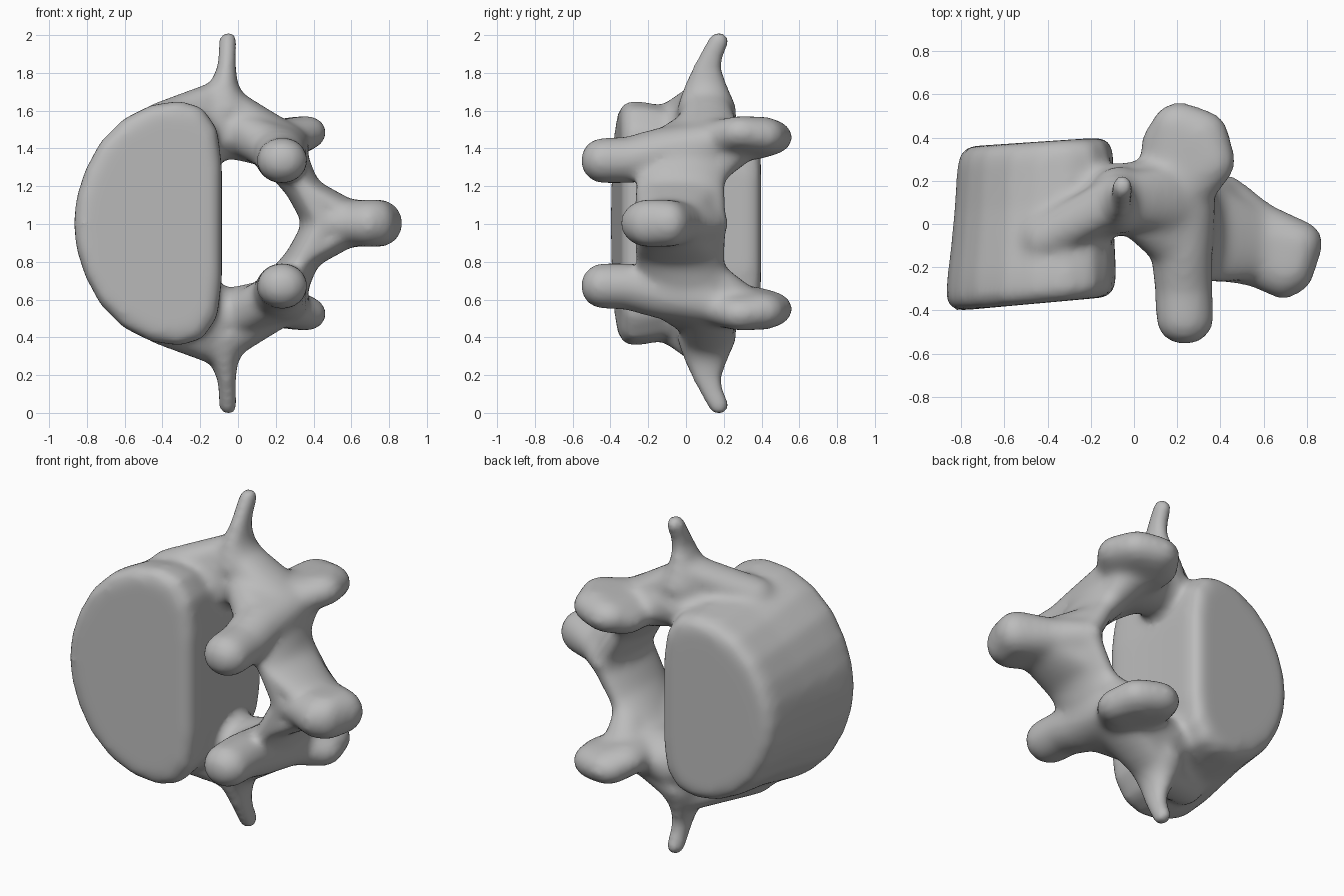
import bpy, bmesh
from mathutils import Matrix

if "Cube" in bpy.data.objects:
    bpy.data.objects.remove(bpy.data.objects["Cube"])

bone = bpy.data.materials.new("bone_grey")
bone.use_nodes = True
GREY = (0.5, 0.5, 0.5, 1)
bone.diffuse_color = GREY
bone.node_tree.nodes["Principled BSDF"].inputs["Base Color"].default_value = GREY

bm = bmesh.new()


def hull(blobs):
    """Wrap ellipsoids (x, y, z, rx, ry, rz) in one convex skin."""
    part = bmesh.new()
    for x, y, z, rx, ry, rz in blobs:
        bmesh.ops.create_icosphere(
            part, subdivisions=3, radius=1,
            matrix=Matrix.Translation((x, y, z)) @ Matrix.Diagonal((rx, ry, rz, 1)))
    points = [v.co.copy() for v in part.verts]
    part.free()
    verts = [bm.verts.new(p) for p in points]
    bmesh.ops.convex_hull(bm, input=verts)
    loose = [v for v in verts if v.is_valid and not v.link_faces]
    bmesh.ops.delete(bm, geom=loose, context="VERTS")


def flip(b):
    return (b[0], b[1], 2 - b[2], *b[3:])


def chain(blobs):
    for a, b in zip(blobs, blobs[1:]):
        hull([a, b])


def paired(build, blobs):
    build(blobs)
    build([flip(b) for b in blobs])


def vertebral_body():
    """D-shaped drum, narrowing in z towards the back."""
    half = [(-.875, 1), (-.86, 1.14), (-.815, 1.28), (-.735, 1.43), (-.61, 1.555),
            (-.46, 1.63), (-.31, 1.65), (-.19, 1.615), (-.11, 1.5), (-.085, 1.3), (-.085, 1)]
    outline = half + [(x, 2 - z) for x, z in half[-2:0:-1]]
    # depth fraction, x scale, z scale
    layers = [(0, .86, .89), (.02, .94, .955), (.07, 1, 1), (.2, 1, .99), (.4, .98, .94),
              (.6, .97, .885), (.8, .97, .86), (.9, .97, .85), (.97, .93, .82), (1, .84, .75)]
    rings = []
    for f, sx, sz in layers:
        ring = []
        for x, z in outline:
            t = (x + .86) / .77
            px = -.47 + (x + .47) * sx + .05 * f * (1 - t)
            front, back = -.4 + .06 * t, .36 + .04 * t
            ring.append(bm.verts.new((px, front + (back - front) * f, 1 + (z - 1) * sz)))
        rings.append(ring)
    n = len(outline)
    for a, b in zip(rings, rings[1:]):
        for i in range(n):
            bm.faces.new((a[i], a[(i + 1) % n], b[(i + 1) % n], b[i]))
    bm.faces.new(rings[0][::-1])
    bm.faces.new(rings[-1])


vertebral_body()

# pedicles joining the body to the arch
paired(chain, [(-.3, .08, 1.42, .12, .19, .14), (-.04, .12, 1.49, .1, .165, .15),
               (.2, .12, 1.42, .14, .2, .13)])
# transverse processes, hooking back at the tip
paired(chain, [(-.07, .11, 1.6, .14, .16, .1), (-.075, .105, 1.71, .08, .12, .07),
               (-.06, .11, 1.82, .052, .078, .05), (-.055, .145, 1.91, .05, .062, .05),
               (-.052, .175, 1.965, .052, .056, .056)])
# sloping roots of the transverse processes, towards body and arch
paired(hull, [(-.42, -.07, 1.54, .1, .11, .1), (-.14, .09, 1.68, .06, .11, .065),
              (-.04, .1, 1.5, .08, .14, .1)])
paired(hull, [(-.04, .11, 1.65, .06, .12, .07), (.22, .12, 1.46, .1, .17, .09),
              (-.04, .1, 1.5, .08, .14, .1)])
# broad fronts between pedicles and front articular processes
paired(hull, [(-.01, .06, 1.49, .08, .12, .12), (.2, -.1, 1.39, .13, .12, .12),
              (.2, .1, 1.42, .14, .15, .13)])
# rear articular plates
paired(hull, [(.15, .36, 1.425, .12, .13, .09), (.21, .45, 1.455, .13, .115, .095),
              (.31, .41, 1.465, .13, .12, .1), (.365, .29, 1.48, .105, .12, .09),
              (.18, .14, 1.43, .15, .17, .11)])
# front articular processes
paired(chain, [(.22, .1, 1.41, .16, .17, .13), (.22, -.14, 1.37, .145, .13, .135),
               (.23, -.3, 1.335, .135, .12, .125), (.235, -.44, 1.332, .135, .12, .122)])
# laminae, with webs to the articular processes and the spine
paired(chain, [(.23, .04, 1.37, .13, .23, .12), (.33, -.03, 1.21, .09, .24, .1),
               (.43, -.03, 1.04, .1, .25, .09)])
paired(hull, [(.22, .26, 1.39, .12, .13, .07), (.3, .08, 1.24, .08, .12, .06),
              (.24, 0, 1.38, .12, .2, .08)])
paired(hull, [(.35, -.04, 1.19, .08, .23, .06), (.58, -.09, 1.05, .07, .17, .08),
              (.44, -.03, 1.03, .1, .22, .08)])
# spinous process, ending in a rounded block
chain([(.44, -.02, 1, .11, .25, .13), (.58, -.09, 1, .1, .21, .125)])
hull([(.52, -.07, 1, .09, .21, .12), (.69, -.215, 1, .1, .135, .125),
      (.75, -.2, 1, .085, .12, .125), (.755, -.09, 1, .12, .11, .125)])

bmesh.ops.recalc_face_normals(bm, faces=bm.faces)
mesh = bpy.data.meshes.new("vertebra")
bm.to_mesh(mesh)
bm.free()
vertebra = bpy.data.objects.new("vertebra", mesh)
bpy.context.collection.objects.link(vertebra)

# fuse the parts and soften the joins
remesh = vertebra.modifiers.new("fuse", "REMESH")
remesh.mode = "VOXEL"
remesh.voxel_size = 0.02
soften = vertebra.modifiers.new("soften", "SMOOTH")
soften.factor = 0.5
soften.iterations = 18

fused = bpy.data.meshes.new_from_object(
    vertebra.evaluated_get(bpy.context.evaluated_depsgraph_get()))
vertebra.modifiers.clear()
vertebra.data = fused
fused.materials.clear()
fused.materials.append(bone)
fused.polygons.foreach_set("material_index", [0] * len(fused.polygons))

# rest the lowest tip on the ground
low = min(v.co.z for v in fused.vertices)
fused.transform(Matrix.Translation((0, 0, -low)))
fused.shade_smooth()
